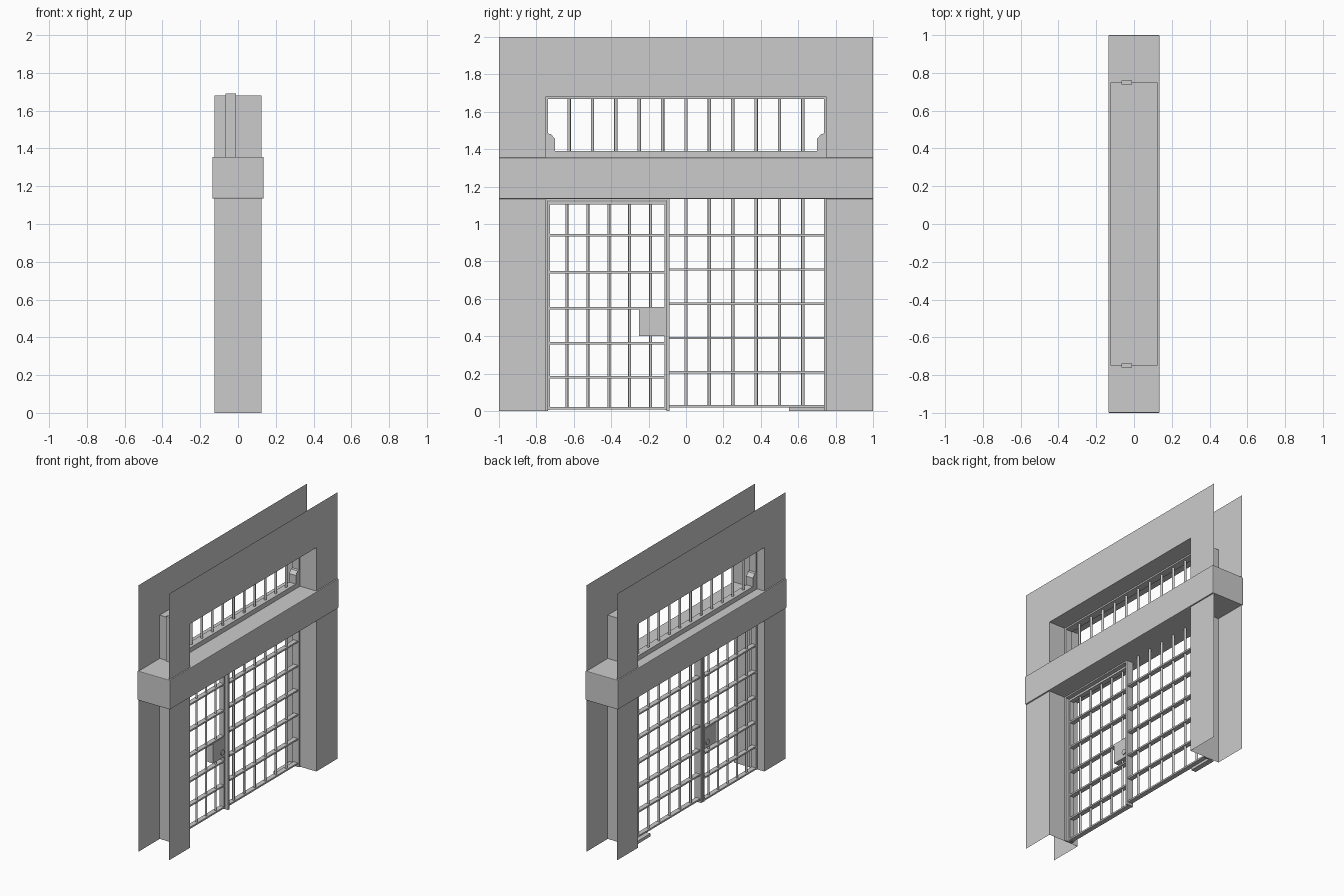
import bpy, bmesh, math
from mathutils import Vector

if "Cube" in bpy.data.objects:
    bpy.data.objects.remove(bpy.data.objects["Cube"], do_unlink=True)

grey = bpy.data.materials.new("plain_grey")
grey.use_nodes = True
grey.diffuse_color = (0.6, 0.6, 0.6, 1)
grey.node_tree.nodes["Principled BSDF"].inputs["Base Color"].default_value = (0.6, 0.6, 0.6, 1)


def finish(name, bm, smooth=False):
    mesh = bpy.data.meshes.new(name)
    bm.to_mesh(mesh)
    bm.free()
    mesh.materials.append(grey)
    ob = bpy.data.objects.new(name, mesh)
    bpy.context.collection.objects.link(ob)
    if smooth:
        bpy.ops.object.select_all(action='DESELECT')
        ob.select_set(True)
        bpy.context.view_layer.objects.active = ob
        bpy.ops.object.shade_smooth_by_angle(angle=math.radians(50))
    return ob


def add_box(bm, x, y, z):
    """Box from (min, max) pairs."""
    made = bmesh.ops.create_cube(bm, size=1)["verts"]
    for v in made:
        v.co = Vector([(a + b) / 2 + c * (b - a) for c, (a, b) in zip(v.co, (x, y, z))])


def box(name, x, y, z, bevel=0):
    bm = bmesh.new()
    add_box(bm, x, y, z)
    ob = finish(name, bm)
    if bevel:
        mod = ob.modifiers.new("soft_edges", 'BEVEL')
        mod.width = bevel
        mod.segments = 2
    return ob


def prism(name, profile, x0, x1):
    """Extrude a closed (y, z) profile along x."""
    bm = bmesh.new()
    face = bm.faces.new([bm.verts.new((x0, y, z)) for y, z in profile])
    out = bmesh.ops.extrude_face_region(bm, geom=[face])["geom"]
    for v in out:
        if isinstance(v, bmesh.types.BMVert):
            v.co.x = x1
    bmesh.ops.recalc_face_normals(bm, faces=bm.faces)
    return finish(name, bm)


def round_bars(name, x, ys, z0, z1, r=0.009):
    bm = bmesh.new()
    for y in ys:
        made = bmesh.ops.create_cone(bm, cap_ends=True, segments=10, radius1=r,
                                     radius2=r, depth=z1 - z0)["verts"]
        bmesh.ops.translate(bm, verts=made, vec=(x, y, (z0 + z1) / 2))
    return finish(name, bm, smooth=True)


def flat_bars(name, x, y, zs, t=0.006):
    bm = bmesh.new()
    for z in zs:
        add_box(bm, x, y, (z - t, z + t))
    return finish(name, bm)


# Thin wall faces on both sides of the doorway
HALF, OPEN, TOP = 0.125, 0.75, 1.68
half_outline = [(OPEN, TOP), (OPEN, 0), (1, 0), (1, 2)]
outline = half_outline + [(-y, z) for y, z in reversed(half_outline)]
for name, x in (("left_wall_face", HALF), ("right_wall_face", -HALF)):
    bm = bmesh.new()
    face = bm.faces.new([bm.verts.new((x, y, z)) for y, z in outline])
    face.normal_update()
    if face.normal.x * x < 0:
        face.normal_flip()
    finish(name, bm)

# Lining of the opening: two jambs and a head
bm = bmesh.new()
path = [(-OPEN, 0), (-OPEN, TOP), (OPEN, TOP), (OPEN, 0)]
rows = [[bm.verts.new((x, y, z)) for y, z in path] for x in (-HALF, HALF)]
for i in range(len(path) - 1):
    bm.faces.new((rows[0][i], rows[0][i + 1], rows[1][i + 1], rows[1][i]))
finish("opening_lining", bm)

# Cross beam
box("cross_beam", (-0.135, 0.135), (-1, 1), (1.135, 1.355), bevel=0.004)

# Transom window: frame, bars and corner brackets
FRAME = (-0.065, -0.01)
MID = sum(FRAME) / 2
for side, s in (("front", -1), ("back", 1)):
    box(side + "_window_stile", FRAME, sorted((s * 0.738, s * 0.76)), (1.35, 1.692))
    box(side + "_grille_stile", FRAME, sorted((s * 0.738, s * 0.75)), (0, 1.14))
    prism(side + "_bracket",
          [(s * y, z) for y, z in ((0.745, 1.36), (0.7, 1.36), (0.7, 1.455),
                                   (0.722, 1.48), (0.745, 1.485))], *FRAME)
box("window_head", FRAME, (-0.75, 0.75), (1.668, 1.679))
box("window_sill", FRAME, (-0.75, 0.75), (1.35, 1.39))
round_bars("window_bars", MID, [0.125 * i for i in range(-5, 6)], 1.37, 1.675)

# Fixed grille
round_bars("grille_bars", MID, [0.125 * i for i in range(6)], 0.02, 1.14)
flat_bars("grille_crossbars", (MID - 0.018, MID + 0.018), (-0.09, 0.745),
          [0.025 + 0.183 * i for i in range(6)])
box("middle_post", FRAME, (-0.103, -0.088), (0, 1.14))
box("floor_guide", (-0.09, -0.05), (0.55, 0.74), (0, 0.022))

# Barred door
DOOR = (-0.073, -0.037)
DX = sum(DOOR) / 2
box("door_hinge_stile", DOOR, (-0.742, -0.727), (0.005, 1.12))
box("door_lock_stile", DOOR, (-0.114, -0.102), (0.005, 1.12))
box("door_top_rail", DOOR, (-0.742, -0.102), (1.105, 1.12))
box("door_header", FRAME, (-0.745, -0.09), (1.125, 1.14))
round_bars("door_bars", DX, [-0.637 + 0.112 * i for i in range(5)], 0.01, 1.11, 0.008)
flat_bars("door_crossbars", DOOR, (-0.735, -0.105),
          [0.015, 0.18, 0.362, 0.55, 0.742, 0.94])

# Lock box with a round cylinder on each side
box("lock_box", (-0.078, -0.032), (-0.25, -0.11), (0.4, 0.55))
for name, x in (("left_lock_cylinder", -0.03), ("right_lock_cylinder", -0.08)):
    bpy.ops.mesh.primitive_cylinder_add(vertices=16, radius=0.02, depth=0.008,
                                        location=(x, -0.142, 0.442),
                                        rotation=(0, math.pi / 2, 0))
    ob = bpy.context.object
    ob.name = name
    ob.data.materials.append(grey)
    bpy.ops.object.shade_smooth_by_angle()
